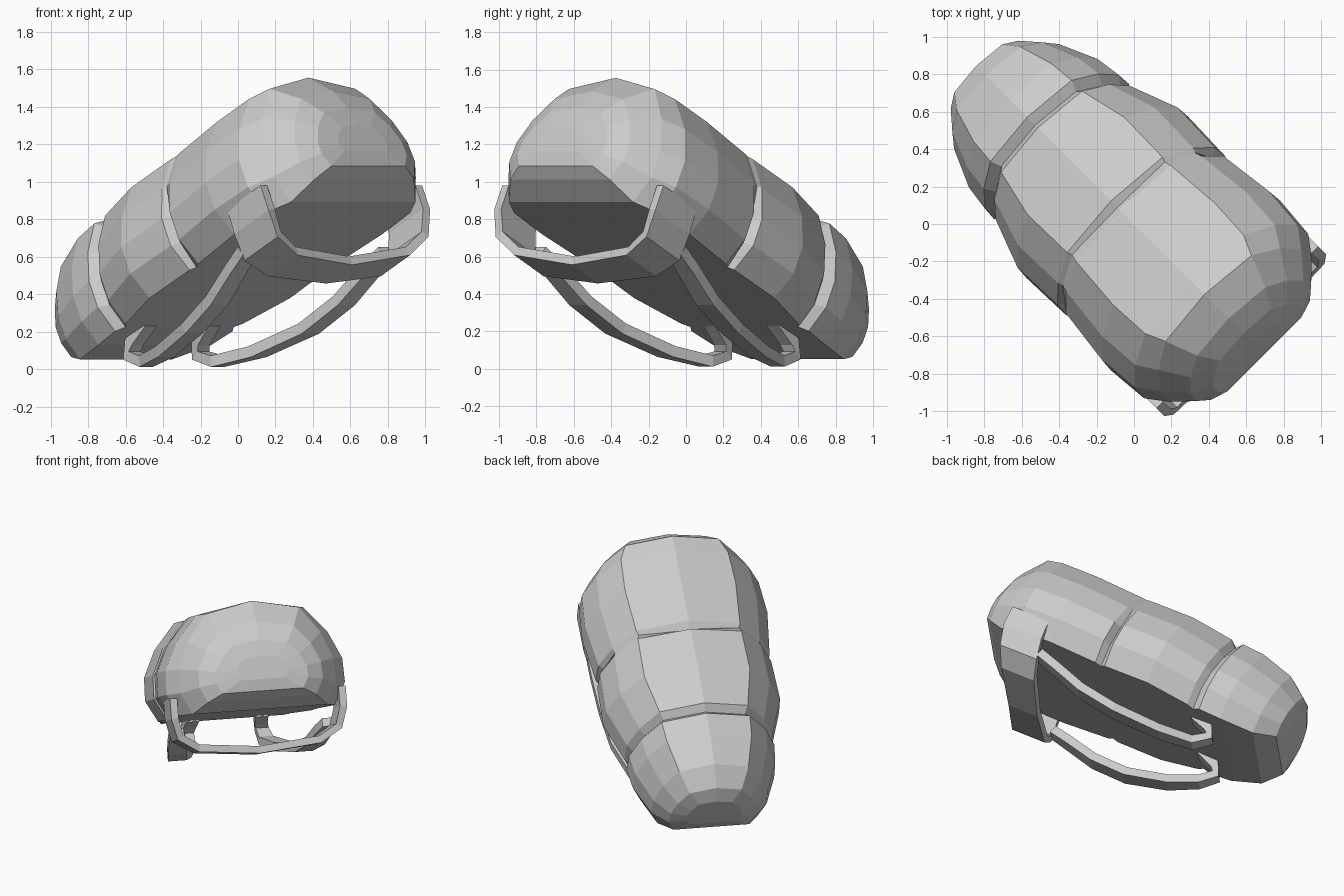
import bpy
import bmesh
import math
from mathutils import Matrix, Vector

cube = bpy.data.objects.get("Cube")
if cube:
    bpy.data.objects.remove(cube, do_unlink=True)

grey = bpy.data.materials.new("light_grey")
grey.use_nodes = True
colour = (0.6, 0.6, 0.6, 1)
grey.diffuse_color = colour
grey.node_tree.nodes["Principled BSDF"].inputs["Base Color"].default_value = colour

# Parts are built lying flat: x = length, y = width, z = thickness,
# then the whole pack is tilted and turned diagonally.
POSE = Matrix.Rotation(math.radians(-45), 4, 'Z') @ Matrix.Rotation(math.radians(-27), 4, 'Y')


def loft(name, rings):
    """Skin a list of closed rings and cap both ends."""
    bm = bmesh.new()
    loops = [[bm.verts.new(p) for p in ring] for ring in rings]
    n = len(loops[0])
    for a, b in zip(loops, loops[1:]):
        for i in range(n):
            j = (i + 1) % n
            bm.faces.new((a[i], a[j], b[j], b[i]))
    bm.faces.new(loops[0])
    bm.faces.new(loops[-1])
    bmesh.ops.recalc_face_normals(bm, faces=bm.faces)
    mesh = bpy.data.meshes.new(name)
    bm.to_mesh(mesh)
    bm.free()
    mesh.transform(POSE)
    mesh.materials.append(grey)
    obj = bpy.data.objects.new(name, mesh)
    bpy.context.collection.objects.link(obj)
    return obj


# Half cross-section: share of half width, share of thickness, and how far
# a groove cuts in there (the rail between side and top stays whole)
SECTION = [(0.87, 0, 0.5), (1, 0.2, 1), (0.99, 0.42, 1), (0.85, 0.67, 0.2), (0.6, 0.91, 0.2)]


def section(x, w, low, high, groove=0):
    h = high - low
    half = [(w * a - groove * g, low + h * b) for a, b, g in SECTION]
    ring = [(0, low)] + half + [(0, high - groove)] + [(-y, z) for y, z in reversed(half)]
    return [(x, y, z) for y, z in ring]


def band(name, path, widths, across, thick):
    """Flat strip along a path, with its width along the across direction."""
    pts = [Vector(p) for p in path]
    across = Vector(across)
    rings = []
    for i, p in enumerate(pts):
        tangent = pts[min(i + 1, len(pts) - 1)] - pts[max(i - 1, 0)]
        normal = tangent.cross(across).normalized() * thick / 2
        side = across * widths[i] / 2
        rings.append([p + side + normal, p - side + normal,
                      p - side - normal, p + side - normal])
    return loft(name, rings)


# Rounded pocket at the low end
loft("end_pocket", [section(*r) for r in [
    (-0.9, 0.19, 0.61, 0.84),
    (-0.86, 0.3, 0.51, 0.94),
    (-0.73, 0.4, 0.43, 1.04),
    (-0.5, 0.49, 0.4, 1.1),
    (-0.34, 0.51, 0.4, 1.11),
    (-0.28, 0.46, 0.4, 1.05)]])

# Main body: two bulging panels parted by a groove, then a domed end
loft("main_body", [section(*r) for r in [
    (-0.31, 0.45, 0.4, 1.05),
    (-0.25, 0.51, 0.4, 1.11),
    (0.05, 0.61, 0.4, 1.13),
    (0.38, 0.6, 0.4, 1.13),
    (0.41, 0.6, 0.4, 1.13, 0.05),
    (0.45, 0.6, 0.4, 1.13),
    (0.8, 0.64, 0.4, 1.14),
    (1.06, 0.62, 0.4, 1.145),
    (1.18, 0.54, 0.4, 1.145),
    (1.31, 0.43, 0.47, 1.0),
    (1.37, 0.32, 0.52, 0.87),
    (1.385, 0.18, 0.6, 0.76)]])

# Hoop hanging below the domed end, flush with the side panels
half_hoop = [(1.0, 0.585, 0.52, 0.28), (0.99, 0.585, 0.38, 0.29),
             (0.955, 0.55, 0.25, 0.28), (0.93, 0.42, 0.17, 0.25)]
hoop = half_hoop + [(0.91, 0, 0.13, 0.22)]
hoop += [(x, -y, z, w) for x, y, z, w in reversed(half_hoop)]
band("hoop", [p[:3] for p in hoop], [p[3] for p in hoop], (1, 0, 0), 0.05)

# Pair of shoulder straps curling back into the flat underside
strap = [(0.82, 0.53, 0.29, 0.1), (0.68, 0.51, 0.25, 0.12), (0.45, 0.48, 0.18, 0.13),
         (0.18, 0.44, 0.15, 0.13), (-0.14, 0.35, 0.175, 0.12),
         (-0.36, 0.27, 0.23, 0.1), (-0.45, 0.26, 0.31, 0.09),
         (-0.41, 0.25, 0.37, 0.09), (-0.28, 0.24, 0.42, 0.09)]
for label, side in (("left", 1), ("right", -1)):
    band(label + "_strap", [(x, side * y, z) for x, y, z, w in strap],
         [p[3] for p in strap], (0, 1, 0), 0.06)
